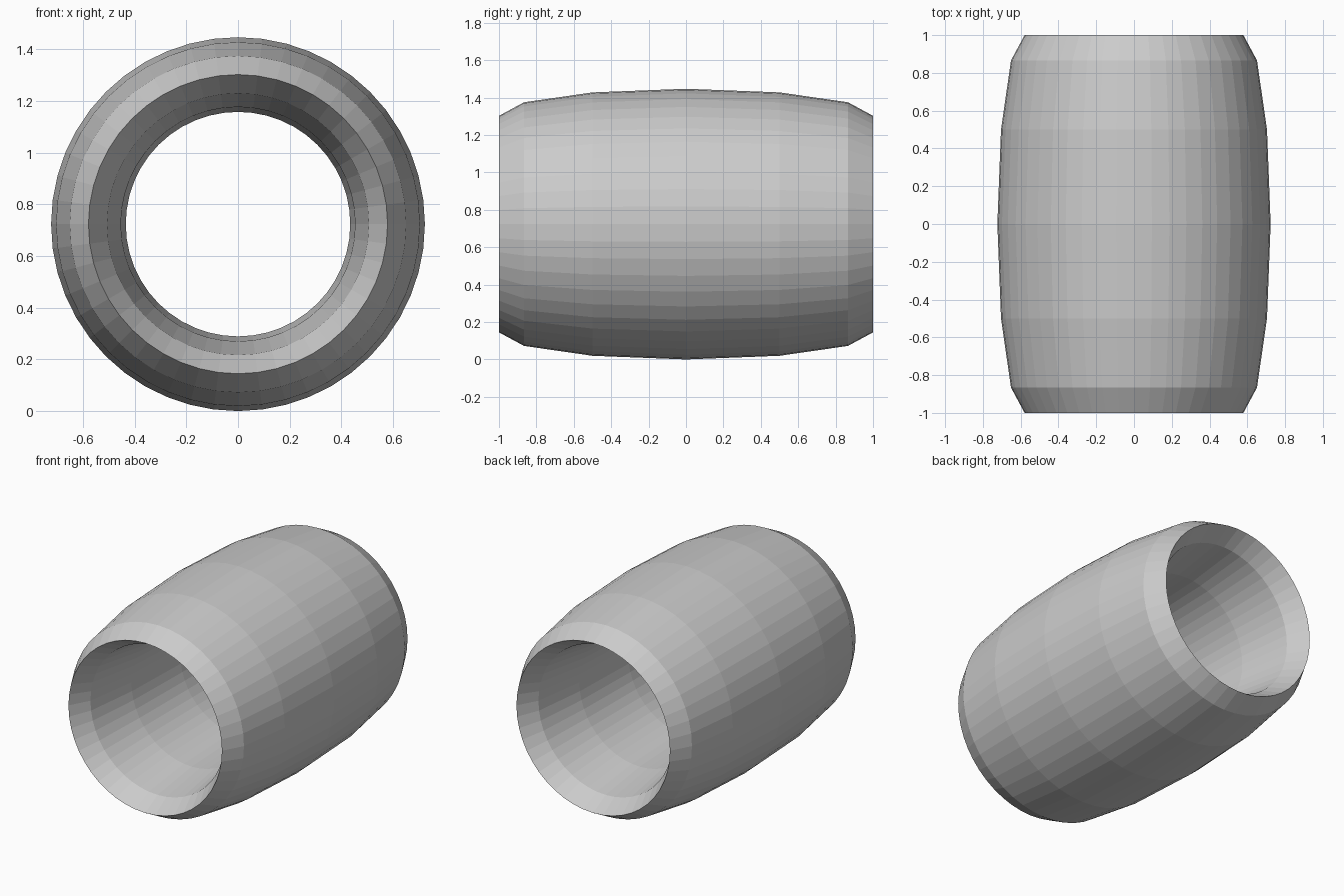
import bpy, math

if "Cube" in bpy.data.objects:
    bpy.data.objects.remove(bpy.data.objects["Cube"])

# Barrel-shaped open sleeve: a torus on its side, stretched along y
major, minor = 0.579, 0.1445
bpy.ops.mesh.primitive_torus_add(
    major_segments=48, minor_segments=12,
    major_radius=major, minor_radius=minor)
sleeve = bpy.context.object
sleeve.name = "sleeve_ring"

# Stretch the tube section to half-length 1, then turn the axis onto y
sleeve.scale = (1, 1, 1 / minor)
sleeve.rotation_euler = (math.radians(90), 0, 0)
sleeve.location = (0, 0, major + minor)
bpy.ops.object.transform_apply(location=False, rotation=True, scale=True)
bpy.ops.object.shade_flat()
